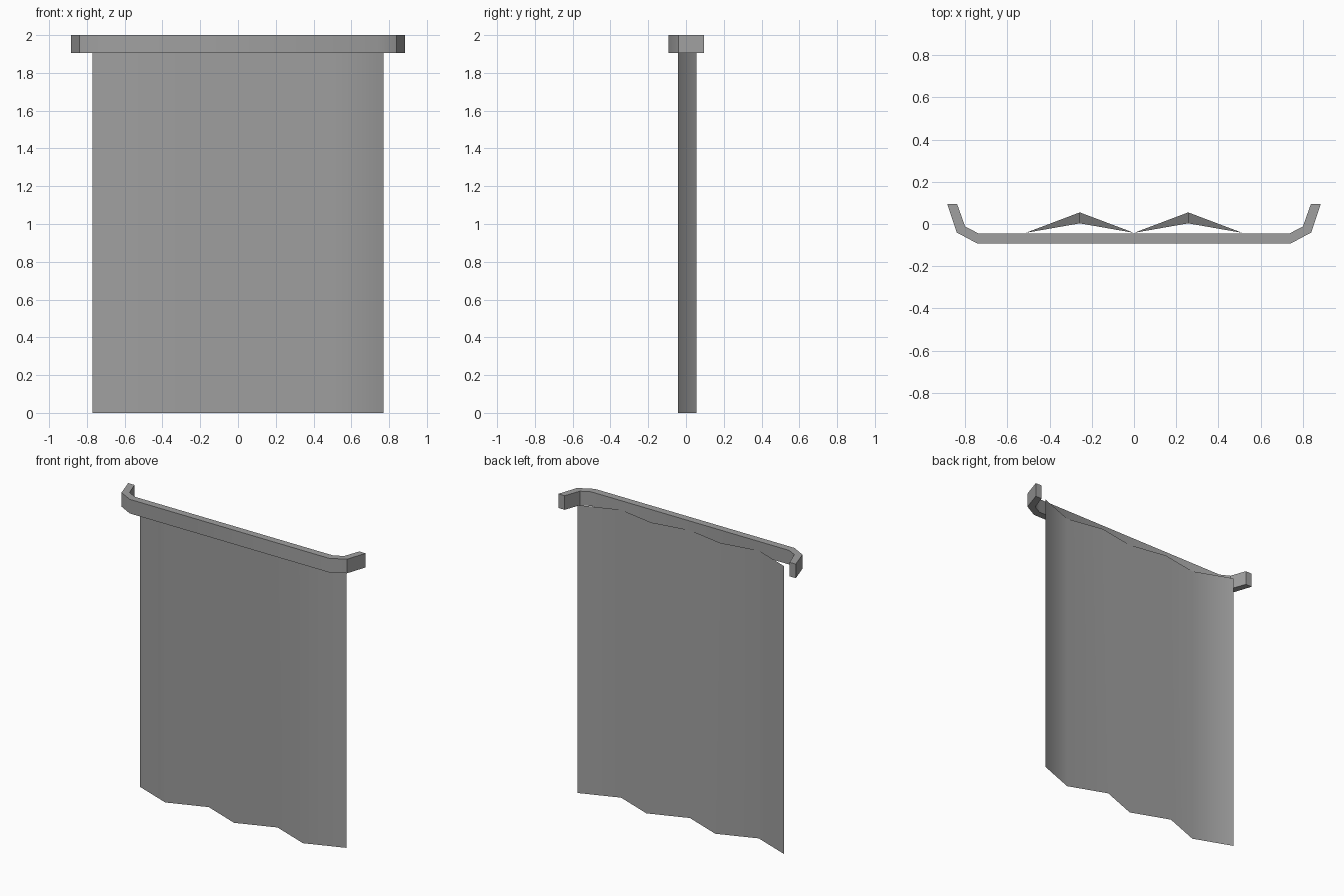
import bpy
import bmesh
import math

cube = bpy.data.objects.get("Cube")
if cube:
    bpy.data.objects.remove(cube, do_unlink=True)

grey = bpy.data.materials.new("plain_grey")
grey.use_nodes = True
grey.diffuse_color = (0.35, 0.35, 0.35, 1)
grey.node_tree.nodes["Principled BSDF"].inputs["Base Color"].default_value = grey.diffuse_color


def finish(name, bm, angle):
    mesh = bpy.data.meshes.new(name)
    bm.to_mesh(mesh)
    bm.free()
    mesh.materials.append(grey)
    obj = bpy.data.objects.new(name, mesh)
    bpy.context.collection.objects.link(obj)
    bpy.ops.object.select_all(action='DESELECT')
    obj.select_set(True)
    bpy.context.view_layer.objects.active = obj
    bpy.ops.object.shade_smooth_by_angle(angle=math.radians(angle))
    return obj


# Curtain rail: bent strip, mirrored profile, extruded upwards
outer = [(0.885, 0.095), (0.84, -0.04), (0.743, -0.092)]
inner = [(0.738, -0.044), (0.80, -0.012), (0.838, 0.095)]


def both_sides(points):
    return points + [(-x, y) for x, y in reversed(points)]


bm = bmesh.new()
rows = [[bm.verts.new((x, y, z)) for x, y in both_sides(side)]
        for z in (1.905, 2.0) for side in (outer, inner[::-1])]
out_low, in_low, out_top, in_top = rows
for a, b in ((out_low, in_low), (in_low, in_top), (in_top, out_top), (out_top, out_low)):
    for i in range(len(a) - 1):
        bm.faces.new((a[i], a[i + 1], b[i + 1], b[i]))
for i in (0, -1):
    bm.faces.new([row[i] for row in (out_low, in_low, in_top, out_top)])
bmesh.ops.recalc_face_normals(bm, faces=bm.faces)
finish("curtain_rail", bm, 35)

# Curtain: a pleated sheet whose two inner folds are shallower at the top
FRONT, BACK, SHALLOW = -0.042, 0.055, 0.003
bm = bmesh.new()
bottom, top = [], []
for i in range(7):
    x = -0.77 + i * 1.54 / 6
    low_y = FRONT if i % 2 else BACK
    top_y = SHALLOW if i in (2, 4) else low_y
    bottom.append(bm.verts.new((x, low_y, 0)))
    top.append(bm.verts.new((x, top_y, 1.94)))
for i in range(6):
    bm.faces.new((bottom[i], bottom[i + 1], top[i + 1], top[i]))
finish("curtain", bm, 60)
